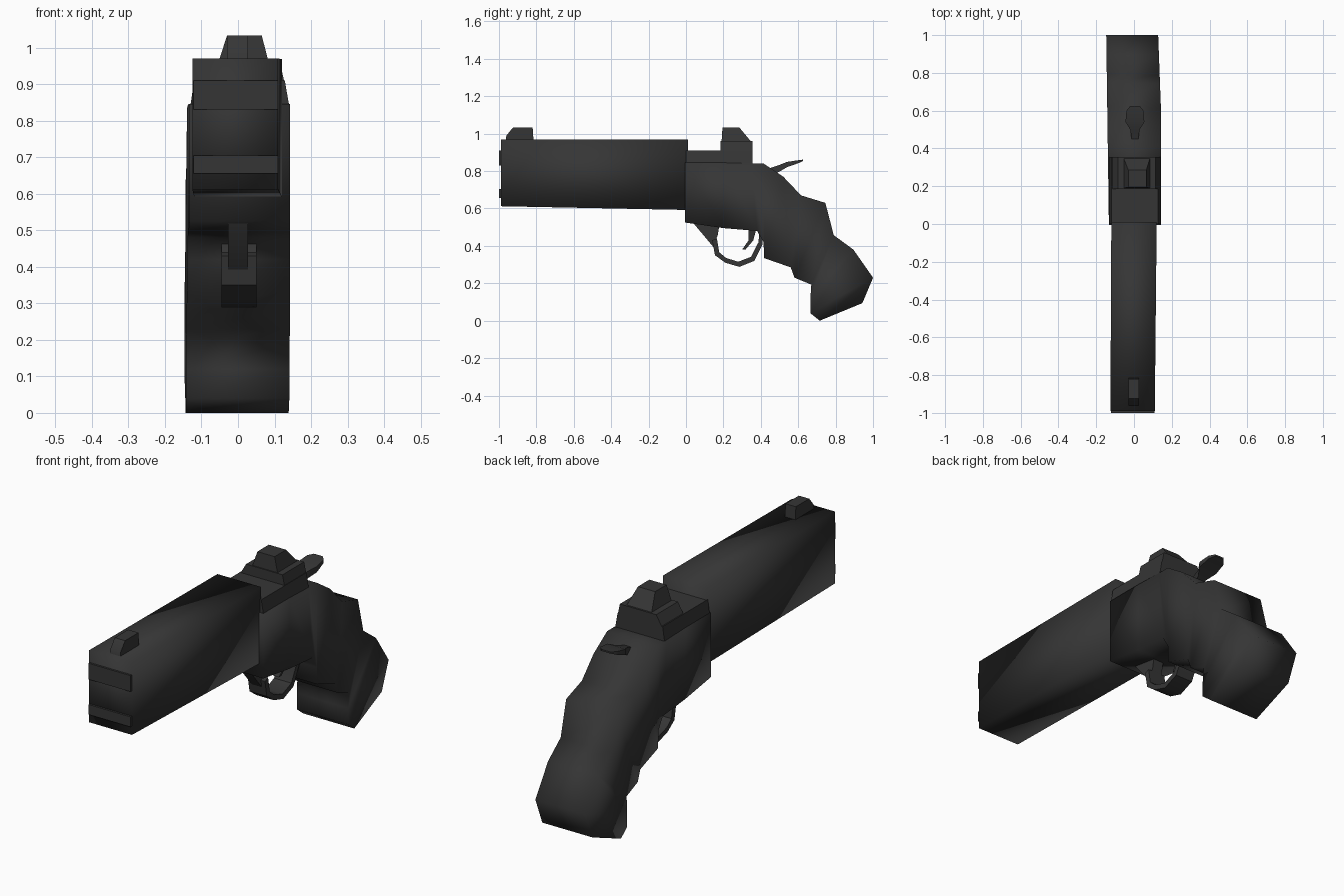
import bpy, bmesh, math

if "Cube" in bpy.data.objects:
    bpy.data.objects.remove(bpy.data.objects["Cube"])

mat = bpy.data.materials.new("gunmetal black")
mat.diffuse_color = (0.036, 0.036, 0.036, 1)
mat.use_nodes = True
mat.node_tree.nodes["Principled BSDF"].inputs["Base Color"].default_value = mat.diffuse_color


def finish(name, bm, angle):
    """Turn a bmesh into a named, shaded object."""
    bmesh.ops.remove_doubles(bm, verts=bm.verts, dist=1e-5)
    bmesh.ops.recalc_face_normals(bm, faces=bm.faces)
    me = bpy.data.meshes.new(name)
    bm.to_mesh(me)
    bm.free()
    ob = bpy.data.objects.new(name, me)
    bpy.context.collection.objects.link(ob)
    me.materials.append(mat)
    bpy.ops.object.select_all(action='DESELECT')
    ob.select_set(True)
    bpy.context.view_layer.objects.active = ob
    bpy.ops.object.shade_smooth_by_angle(angle=math.radians(angle))
    return ob


def loft(name, rings, closed=False, angle=30):
    """Skin a series of equal-length rings of 3D points."""
    bm = bmesh.new()
    vs = [[bm.verts.new(p) for p in r] for r in rings]
    n = len(rings[0])
    pairs = list(zip(vs, vs[1:])) + ([(vs[-1], vs[0])] if closed else [])
    for a, b in pairs:
        for i in range(n):
            j = (i + 1) % n
            bm.faces.new((a[i], a[j], b[j], b[i]))
    if not closed:
        bm.faces.new(vs[0])
        bm.faces.new(vs[-1])
    return finish(name, bm, angle)


def side_loft(name, pairs, x0, x1, angle=30):
    """Rectangular sections, each from a top and a bottom (y, z) point."""
    rings = []
    for (ty, tz), (by, bz) in pairs:
        rings.append([(x0(ty), ty, tz), (x1(ty), ty, tz),
                      (x1(by), by, bz), (x0(by), by, bz)])
    return loft(name, rings, angle=angle)


def profile(name, pts, x0, x1):
    """Side outline in (y, z) extruded across x."""
    return loft(name, [[(x, y, z) for y, z in pts] for x in (x0, x1)])


def taper(name, bottom, top, z0, z1):
    """Block with different (x0, x1, y0, y1) rectangles at bottom and top."""
    def ring(r, z):
        return [(r[0], r[2], z), (r[1], r[2], z), (r[1], r[3], z), (r[0], r[3], z)]
    return loft(name, [ring(bottom, z0), ring(top, z1)])


# Barrel block
side_loft("barrel", [((-0.99, 0.97), (-0.99, 0.612)), ((0.01, 0.968), (0.01, 0.592))],
          lambda y: -0.12 + 0.005 * y, lambda y: 0.12 + 0.01 * y, angle=100)

# Raised bars across the muzzle
for name, z0, z1 in (("upper_muzzle_bar", 0.83, 0.91), ("lower_muzzle_bar", 0.655, 0.705)):
    profile(name, [(-1.0, z0), (-0.985, z0), (-0.985, z1), (-1.0, z1)], -0.122, 0.109)

# Receiver sweeping back into the grip and pommel
side_loft("receiver_and_grip", [
    ((-0.005, 0.845), (-0.005, 0.525)),
    ((0.20, 0.845), (0.20, 0.495)),
    ((0.35, 0.84), (0.38, 0.48)),
    ((0.415, 0.84), (0.415, 0.42)),
    ((0.52, 0.77), (0.417, 0.335)),
    ((0.615, 0.67), (0.56, 0.285)),
    ((0.745, 0.63), (0.58, 0.23)),
    ((0.79, 0.457), (0.67, 0.193)),
    ((0.895, 0.38), (0.665, 0.12)),
    ((1.0, 0.23), (0.665, 0.04)),
    ((0.943, 0.094), (0.715, 0.0))],
    lambda y: -0.133 - 0.014 * y,
    lambda y: 0.143 - 0.015 * max(0, y - 0.6) / 0.4, angle=100)

# Stepped top of the receiver, carrying the rear sight
taper("receiver_top", (-0.132, 0.142, 0, 0.355), (-0.12, 0.128, 0, 0.355), 0.83, 0.91)
taper("rear_sight_base", (-0.12, 0.128, 0.185, 0.355), (-0.085, 0.115, 0.185, 0.355), 0.90, 0.96)
taper("rear_sight", (-0.055, 0.085, 0.19, 0.35), (-0.03, 0.065, 0.195, 0.285), 0.955, 1.033)

# Front sight
profile("front_sight", [(-0.965, 0.96), (-0.96, 0.99), (-0.925, 1.033),
                        (-0.82, 1.033), (-0.815, 0.96)], -0.03, 0.027)

# Hammer: slim neck widening to a thumb spur
neck = [(0.43, 0.79, 0.015, 0.02), (0.50, 0.815, 0.025, 0.018), (0.54, 0.835, 0.05, 0.014),
        (0.60, 0.85, 0.045, 0.008), (0.625, 0.857, 0.025, 0.004)]
loft("hammer", [[(0.005 + sx * w, y, z + sz * t) for sx, sz in
                 ((-1, -1), (1, -1), (1, 1), (-1, 1))] for y, z, w, t in neck], angle=40)

# Trigger guard: front web and bent strap
profile("guard_web", [(0.04, 0.53), (0.045, 0.515), (0.147, 0.393), (0.17, 0.46), (0.18, 0.52)],
        -0.028, 0.028)
outer = [(0.14, 0.43), (0.155, 0.35), (0.21, 0.31), (0.285, 0.288), (0.365, 0.32),
         (0.41, 0.41), (0.41, 0.49)]
inner = [(0.165, 0.44), (0.178, 0.365), (0.215, 0.335), (0.28, 0.315), (0.348, 0.342),
         (0.388, 0.42), (0.392, 0.49)]
loft("trigger_guard", [[(-0.045, *o), (0.05, *o), (0.05, *i), (-0.045, *i)]
                       for o, i in zip(outer, inner)], angle=40)

# Trigger
loft("trigger", [[(x, y0, z), (-x, y0, z), (-x, y1, z), (x, y1, z)] for x, y0, y1, z in
                 ((0.025, 0.335, 0.378, 0.50), (0.022, 0.335, 0.36, 0.43),
                  (0.015, 0.30, 0.318, 0.38))], angle=40)
